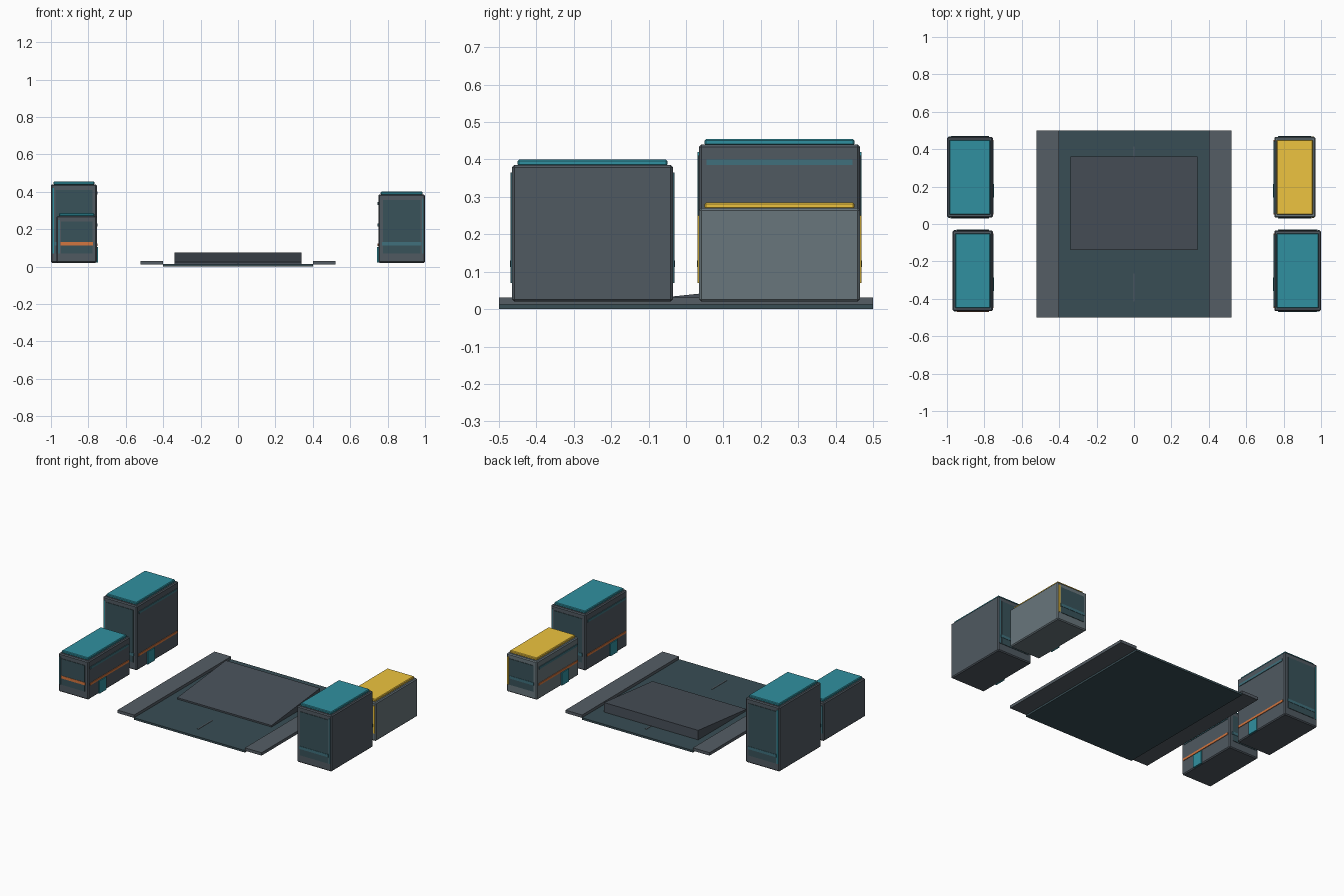
import bpy, bmesh

if "Cube" in bpy.data.objects:
    bpy.data.objects.remove(bpy.data.objects["Cube"])

def mat(name, r, g, b):
    m = bpy.data.materials.new(name)
    m.diffuse_color = (r, g, b, 1)
    m.use_nodes = True
    m.node_tree.nodes["Principled BSDF"].inputs["Base Color"].default_value = m.diffuse_color
    return m

ASPHALT = mat("asphalt", .04, .075, .09)
PAVING = mat("paving", .09, .11, .13)
SLAB = mat("ramp_grey", .065, .08, .10)
WALL = mat("wall", .08, .10, .12)
PALE = mat("pale_wall", .14, .18, .20)
GLASS = mat("glass", .04, .085, .10)
TEAL = mat("teal", .03, .28, .35)
DULL = mat("dull_teal", .05, .16, .20)
YELLOW = mat("yellow", .85, .55, .05)
ORANGE = mat("orange", .65, .18, .05)

def finish(name, bm, m, bevel=0):
    me = bpy.data.meshes.new(name)
    bmesh.ops.recalc_face_normals(bm, faces=bm.faces)
    bm.to_mesh(me)
    bm.free()
    me.materials.append(m)
    ob = bpy.data.objects.new(name, me)
    bpy.context.collection.objects.link(ob)
    if bevel:
        b = ob.modifiers.new("bevel", 'BEVEL')
        b.width, b.segments = bevel, 1
    return ob

def box(name, xs, ys, zs, m, bevel=0):
    bm = bmesh.new()
    bmesh.ops.create_cube(bm, size=1)
    for v in bm.verts:
        v.co = [a[0] + (c + .5) * (a[1] - a[0]) for a, c in zip((xs, ys, zs), v.co)]
    return finish(name, bm, m, bevel)

# Road, pavements and centre dashes
box("road", (-.4, .4), (-.5, .5), (0, .013), ASPHALT)
for s in (-1, 1):
    box("pavement", sorted((s * .4, s * .52)), (-.5, .5), (.012, .031), PAVING)
for y in (-.34, 0, .34):
    box("lane_dash", (-.004, .004), (y - .075, y + .075), (.012, .015), PAVING)

# Wedge ramp rising toward the back
bm = bmesh.new()
profile = [(-.14, .012), (.36, .012), (.36, .075), (-.14, .023)]
face = bm.faces.new([bm.verts.new((-.34, y, z)) for y, z in profile])
ext = bmesh.ops.extrude_face_region(bm, geom=[face])
bmesh.ops.translate(bm, vec=(.68, 0, 0),
                    verts=[g for g in ext['geom'] if isinstance(g, bmesh.types.BMVert)])
finish("ramp", bm, SLAB)

def building(side, yc, inner, outer, h, wall, accent, front_band):
    """Side is -1 left or 1 right; inner wall faces the road."""
    x0, x1 = sorted((side * inner, side * outer))
    y0, y1 = yc - .215, yc + .215
    box("building_body", (x0, x1), (y0, y1), (.02, h), wall, .006)
    box("roof_slab", (x0 + .013, x1 - .013), (y0 + .015, y1 - .015), (h - .002, h + .015), accent, .004)
    # End windows, light bands and edge strips
    for e, ye in ((-1, y0), (1, y1)):
        def skin(d):
            return sorted((ye - e * .005, ye + e * d))
        box("end_window", (x0 + .024, x1 - .024), skin(.003), (.07, h - .03), GLASS)
        band = front_band if e < 0 else DULL
        box("window_band", (x0 + .02, x1 - .02), skin(.005), (.112, .13), band)
        xe = side * (outer - .012)
        box("edge_strip", (xe - .005, xe + .005), skin(.004), (.07, h - .02),
            accent if yc > 0 else DULL)
    # Road-side stripes and door
    def wall_skin(d):
        return sorted((side * (inner + .005), side * (inner - d)))
    box("low_stripe", wall_skin(.004), (y0 + .015, y1 - .015), (.11, .124), ORANGE)
    box("high_stripe", wall_skin(.004), (y0 + .02, y1 - .02), (h - .055, h - .04), DULL)
    box("door", wall_skin(.006), (yc - .108, yc - .035), (.022, .105), TEAL)

building(-1, .25, .755, 1.0, .44, WALL, TEAL, DULL)
building(-1, -.25, .755, .97, .27, WALL, TEAL, ORANGE)
building(1, -.25, .75, 1.0, .385, WALL, TEAL, DULL)
building(1, .25, .75, .97, .27, PALE, YELLOW, DULL)
